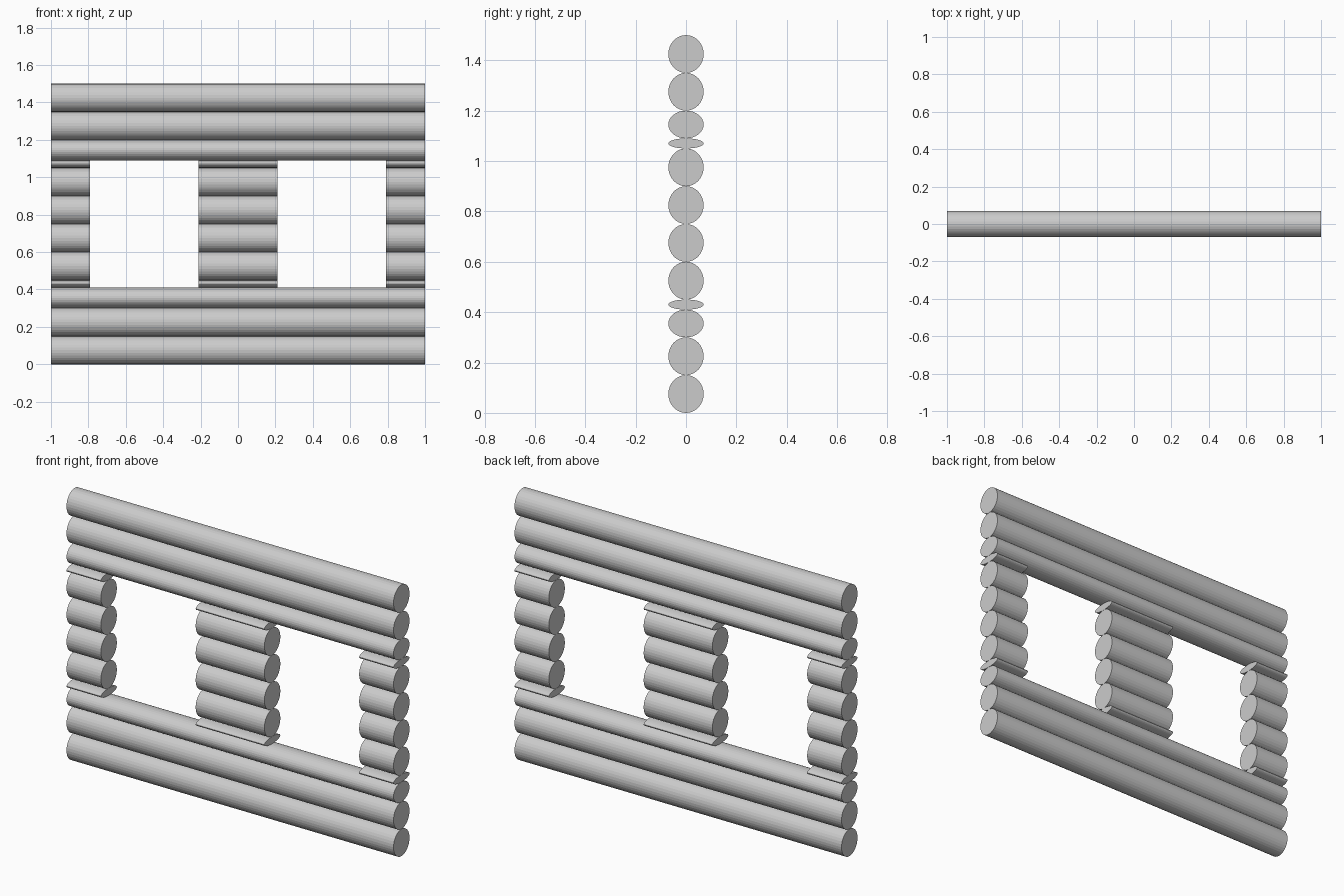
import bpy
import math

if "Cube" in bpy.data.objects:
    bpy.data.objects.remove(bpy.data.objects["Cube"])

SIDES = 32
HALF_DEPTH = 0.07

grey = bpy.data.materials.new("log grey")
grey.diffuse_color = (0.6, 0.6, 0.6, 1)
grey.use_nodes = True
grey.node_tree.nodes["Principled BSDF"].inputs["Base Color"].default_value = grey.diffuse_color


def log(name, x0, x1, z0, z1):
    """Elliptical log along x, filling the height z0 to z1."""
    bpy.ops.mesh.primitive_cylinder_add(
        vertices=SIDES, radius=1, depth=1,
        location=((x0 + x1) / 2, 0, (z0 + z1) / 2),
        rotation=(0, math.pi / 2, 0))
    ob = bpy.context.object
    ob.name = name
    ob.scale = ((z1 - z0) / 2, HALF_DEPTH, x1 - x0)
    bpy.ops.object.transform_apply(location=False, rotation=True, scale=True)
    ob.data.materials.append(grey)


# Full-length logs below and above the window openings
for z0, z1 in [(0, 0.15), (0.15, 0.30), (0.30, 0.41)]:
    log("lower_log", -1, 1, z0, z1)
for z0, z1 in [(1.09, 1.20), (1.20, 1.35), (1.35, 1.50)]:
    log("upper_log", -1, 1, z0, z1)

# Short logs between the openings, with thin slats at top and bottom
courses = [0.41, 0.45, 0.60, 0.75, 0.90, 1.05, 1.09]
for part, x0, x1 in [("left", -1, -0.79), ("middle", -0.21, 0.21), ("right", 0.79, 1)]:
    for z0, z1 in zip(courses, courses[1:]):
        kind = "slat" if z1 - z0 < 0.1 else "log"
        log(f"{part}_{kind}", x0, x1, z0, z1)
